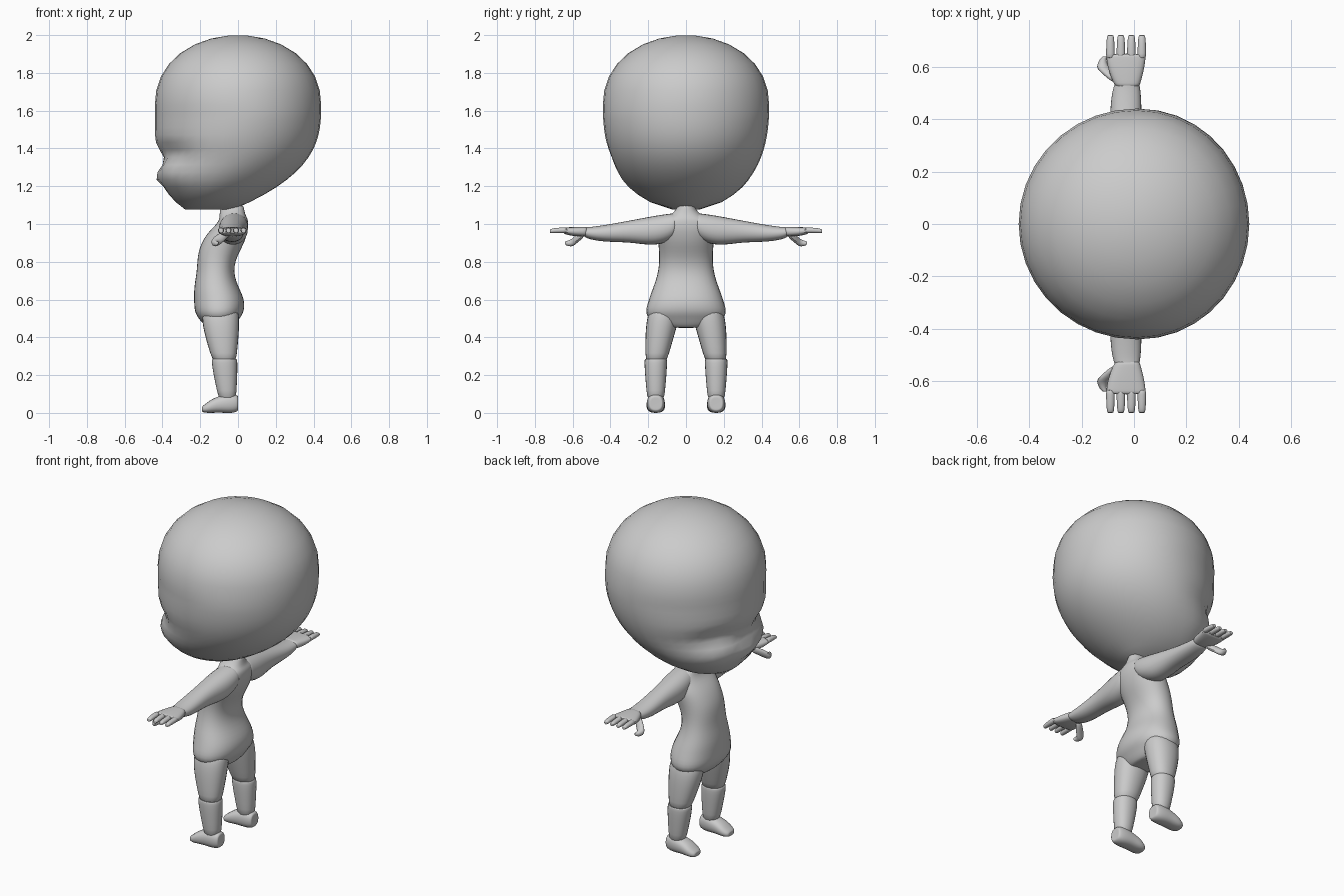
import bpy, bmesh
from math import cos, sin, pi, exp, copysign
from mathutils import Vector

if "Cube" in bpy.data.objects:
    bpy.data.objects.remove(bpy.data.objects["Cube"])

grey = (.6, .6, .6, 1)
clay = bpy.data.materials.new("grey clay")
clay.use_nodes = True
clay.diffuse_color = grey
clay.node_tree.nodes["Principled BSDF"].inputs["Base Color"].default_value = grey


def skin(name, rings):
    """Bridge equal-length rings of points into a closed smooth object."""
    bm = bmesh.new()
    loops = [[bm.verts.new(point) for point in ring] for ring in rings]
    for lower, upper in zip(loops, loops[1:]):
        for i in range(len(lower)):
            bm.faces.new((lower[i - 1], lower[i], upper[i], upper[i - 1]))
    bm.faces.new(loops[0])
    bm.faces.new(loops[-1])
    bmesh.ops.recalc_face_normals(bm, faces=bm.faces)
    mesh = bpy.data.meshes.new(name)
    bm.to_mesh(mesh)
    bm.free()
    mesh.materials.append(clay)
    obj = bpy.data.objects.new(name, mesh)
    bpy.context.collection.objects.link(obj)
    bpy.ops.object.select_all(action='DESELECT')
    obj.select_set(True)
    bpy.context.view_layer.objects.active = obj
    bpy.ops.object.shade_smooth_by_angle(angle=pi / 3)
    return obj


def spline(rows, steps=3):
    """Pass a smooth curve through rows of section values."""
    rows = [Vector(row) for row in rows]
    padded = [rows[0]] + rows + [rows[-1]]
    result = []
    for before, start, end, after in zip(padded, rows, rows[1:], padded[3:]):
        for k in range(steps):
            t = k / steps
            leave = start + (end - before) * t / 2
            arrive = end - (after - start) * (1 - t) / 2
            result.append(leave.lerp(arrive, t * t * (3 - 2 * t)))
    return result + [rows[-1]]


def loft(name, axis, sections, side=1, power=.9, sides=12):
    """Sections are (position, centre u, centre v, radius u, radius v)."""
    rings = []
    for t, u, v, radius_u, radius_v in spline(sections):
        ring = []
        for i in range(sides):
            angle = 2 * pi * (i + .5) / sides
            c, s = cos(angle), sin(angle)
            a = u + radius_u * copysign(abs(c) ** power, c)
            b = v + radius_v * copysign(abs(s) ** power, s)
            x, y, z = {'x': (t, a, b), 'y': (a, t, b), 'z': (a, b, t)}[axis]
            ring.append((x, y * side, z))
        rings.append(ring)
    obj = skin(name, rings)
    obj.modifiers.new("Smooth", 'SUBSURF').levels = 1


def bump(value, centre, spread):
    return exp(-((value - centre) / spread) ** 2)


def head_ring(z, face, middle, back, width, segments=36):
    """One level of the head, with sockets, cheeks and nose in its front half."""
    ring = []
    for i in range(segments):
        c, s = cos(2 * pi * i / segments), sin(2 * pi * i / segments)
        x = middle + c * (back - middle if c > 0 else middle - face)
        y = width * s
        if c < 0:
            socket = .05 * bump(abs(y), .2, .13) * bump(z, 1.37, .05)
            bridge = .04 * bump(y, 0, .1) * bump(z, 1.34, .06)
            cheek = .02 * bump(abs(y), .22, .1) * bump(z, 1.24, .06)
            nose = .03 * bump(y, 0, .07) * bump(z, 1.25, .03)
            push = cheek + nose - socket - bridge
            x += push * c
            y += push * s
        ring.append((x, y, z))
    return ring


# Head: jaw narrowing to the neck, then a round dome above the widest level
EQUATOR, RADIUS = 1.63, .44
head = []
for k in range(14, 0, -1):
    u = .99 * k / 14
    head.append(head_ring(EQUATOR - .56 * u, .17 * u ** 5 - RADIUS, .02 - .2 * u * u,
                          RADIUS - .48 * u ** 2.8, RADIUS * (1 - u ** 2.4) ** .5))
for k in range(8):
    v = sin(k * pi / 15)
    r = RADIUS * (1 - v ** 2.2) ** .5
    head.append(head_ring(EQUATOR + .37 * v, -r, .02 * r, r, r))
skin("head", head)

# Torso from crotch through hips, waist and chest to neck
loft("torso", 'z', [
    (.45, -.09, 0, .06, .1), (.5, -.1, 0, .11, .2), (.6, -.1, 0, .135, .2),
    (.75, -.12, 0, .1, .15), (.9, -.08, 0, .115, .15), (1, -.03, 0, .085, .15),
    (1.05, -.03, 0, .07, .08), (1.1, -.03, 0, .06, .04)], sides=16)

for label, side in (("left", -1), ("right", 1)):
    # Leg: the thigh tucks into a slightly wider shin
    loft(label + "_thigh", 'z', [
        (.54, -.09, .11, .09, .08), (.46, -.09, .13, .1, .085),
        (.26, -.07, .16, .06, .055)], side)
    loft(label + "_shin", 'z', [
        (.28, -.07, .16, .06, .055), (.25, -.07, .16, .07, .062),
        (.06, -.055, .16, .045, .045)], side)
    # Foot from heel to toe
    loft(label + "_foot", 'x', [
        (0, .16, .05, .03, .03), (-.02, .16, .05, .045, .05),
        (-.1, .16, .045, .05, .045), (-.17, .16, .025, .045, .025),
        (-.19, .16, .02, .02, .01)], side, power=.8)
    # Arm from shoulder to wrist
    loft(label + "_arm", 'y', [
        (.05, -.02, 1, .07, .06), (.14, -.025, .97, .08, .08),
        (.3, -.03, .96, .065, .06), (.47, -.03, .95, .06, .04),
        (.54, -.025, .96, .045, .025)], side)
    # Flat palm, hanging thumb and four fingers
    loft(label + "_palm", 'y', [
        (.52, -.025, .96, .045, .025), (.59, -.03, .96, .07, .025),
        (.65, -.03, .965, .077, .016)], side, power=.7)
    loft(label + "_thumb", 'y', [
        (.54, -.06, .95, .02, .02), (.58, -.1, .92, .03, .025),
        (.61, -.12, .9, .02, .02), (.64, -.11, .9, .01, .01)], side, sides=8)
    for k in range(4):
        x = .04 * k - .09
        loft(f"{label}_finger_{k + 1}", 'y', [
            (.63, x, .967, .018, .016), (.7, x, .965, .016, .014),
            (.72, x, .96, .01, .008)], side, sides=8)
